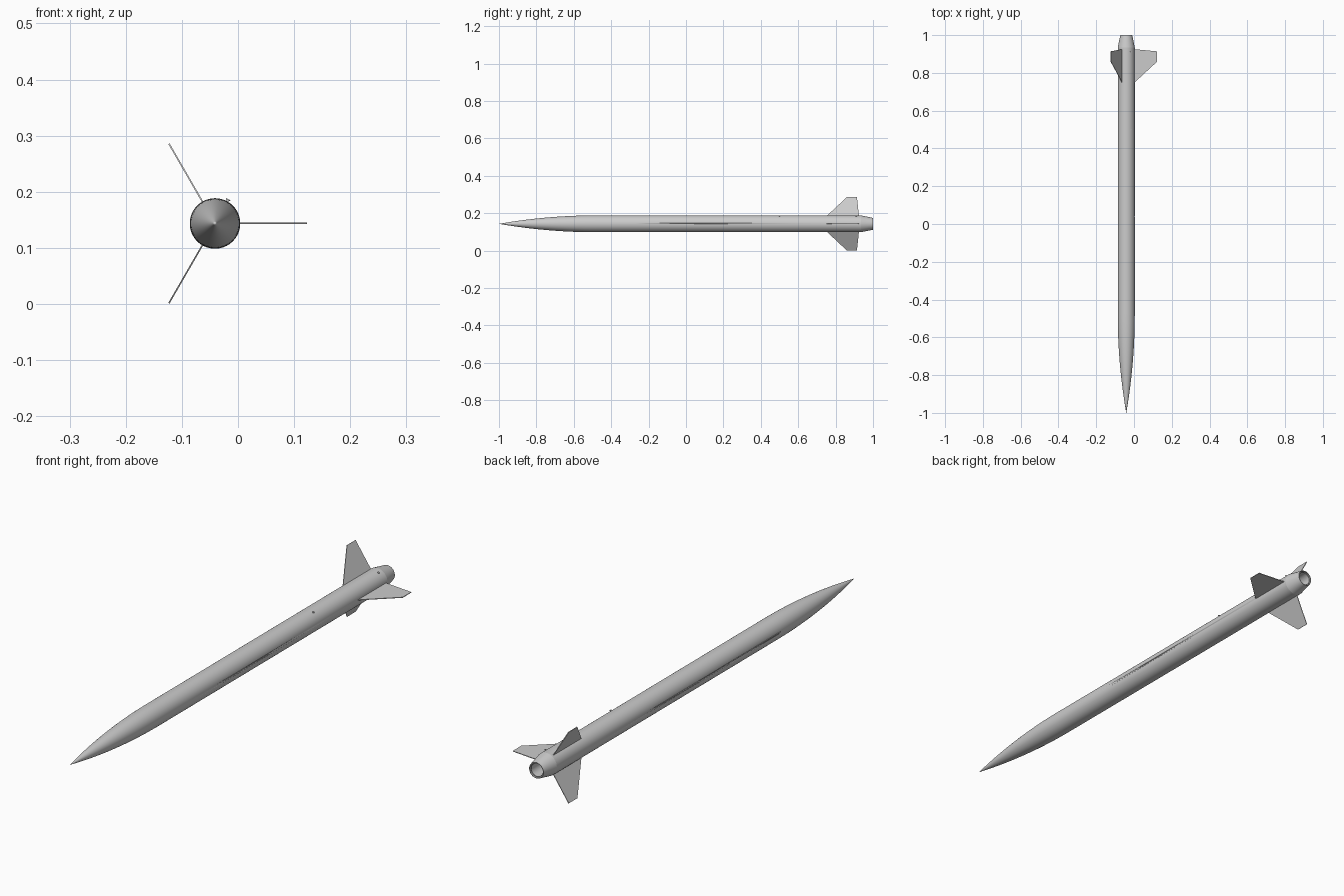
import bpy, bmesh, math
from mathutils import Matrix, Vector

if "Cube" in bpy.data.objects:
    bpy.data.objects.remove(bpy.data.objects["Cube"])

CX, CZ, R, SEG = -0.041, 0.1435, 0.045, 64
AXIS = Matrix.Translation((CX, 0, CZ))


def make(name, bm, matrix=AXIS, smooth=True):
    bmesh.ops.recalc_face_normals(bm, faces=bm.faces[:])
    me = bpy.data.meshes.new(name)
    bm.to_mesh(me)
    bm.free()
    ob = bpy.data.objects.new(name, me)
    bpy.context.collection.objects.link(ob)
    me.transform(matrix)
    if smooth:
        bpy.ops.object.select_all(action='DESELECT')
        ob.select_set(True)
        bpy.context.view_layer.objects.active = ob
        bpy.ops.object.shade_smooth_by_angle(angle=math.radians(30))
    return ob


def revolve(name, profile, matrix=AXIS):
    """Solid of revolution about y from (y, radius) points; radius 0 closes an end."""
    bm = bmesh.new()
    verts = [bm.verts.new((r, y, 0)) for y, r in profile]
    edges = [bm.edges.new(p) for p in zip(verts, verts[1:])]
    bmesh.ops.spin(bm, geom=verts + edges, cent=(0, 0, 0), axis=(0, 1, 0),
                   angle=2 * math.pi, steps=SEG, use_duplicate=False)
    bmesh.ops.remove_doubles(bm, verts=bm.verts[:], dist=1e-5)
    return make(name, bm, matrix)


def around(deg):
    """Frame whose local x points outward from the rocket axis."""
    return AXIS @ Matrix.Rotation(-math.radians(deg), 4, 'Y')


# Tangent ogive nose
NOSE_L = 0.52
rho = (R * R + NOSE_L ** 2) / (2 * R)
nose = [(-1 + NOSE_L * t / 24,
         math.sqrt(rho ** 2 - (NOSE_L - NOSE_L * t / 24) ** 2) + R - rho)
        for t in range(25)]
nose[0] = (-1, 0)
revolve("nose_cone", nose + [(-0.48, 0)])

# Body tube with an open rear
body = revolve("body_tube", [(-0.48, 0), (-0.48, R), (0.935, R), (0.935, 0.0275),
                             (0.6, 0.0275), (0.6, 0)])

# Tapered tail shell and motor tube
revolve("tail_cone", [(0.935, R), (1.0, 0.0315), (1.0, 0.0295), (0.935, 0.0425)])
revolve("motor_tube", [(0.7, 0), (0.7, 0.0255), (0.995, 0.0255), (0.995, 0.0275), (0.7, 0.0275)])

# Three swept fins
T = 0.0013
for i, deg in enumerate((0, 120, 240)):
    bm = bmesh.new()
    outline = [(0.04, 0.745), (0.045, 0.75), (0.164, 0.86), (0.164, 0.914), (0.045, 0.925), (0.04, 0.925)]
    f = bm.faces.new([bm.verts.new((x, y, -T)) for x, y in outline])
    ext = bmesh.ops.extrude_face_region(bm, geom=[f])
    bmesh.ops.translate(bm, vec=(0, 0, 2 * T),
                        verts=[v for v in ext["geom"] if isinstance(v, bmesh.types.BMVert)])
    make(f"fin_{i + 1}", bm, around(deg), smooth=False)


# Small radial cylinder used for rail buttons and vent holes
def peg(name, deg, y, r, x0, x1):
    bm = bmesh.new()
    m = Matrix.Translation(((x0 + x1) / 2, y, 0)) @ Matrix.Rotation(math.pi / 2, 4, 'Y')
    bmesh.ops.create_cone(bm, cap_ends=True, segments=20, radius1=r, radius2=r,
                          depth=x1 - x0, matrix=m)
    return make(name, bm, around(deg))


# Rail buttons: stem and cap
for i, y in enumerate((0.5, 0.91)):
    peg(f"rail_button_stem_{i + 1}", 61, y, 0.0022, 0.043, 0.048)
    peg(f"rail_button_cap_{i + 1}", 61, y, 0.0038, 0.0472, 0.0495)

# Vent holes
for i, (deg, y) in enumerate(((0, 0.04), (180, 0.04), (180, -0.465))):
    cutter = peg(f"vent_cutter_{i + 1}", deg, y, 0.003, 0.038, 0.055)
    cutter.hide_render = True
    cutter.hide_set(True)
    mod = body.modifiers.new("vent", 'BOOLEAN')
    mod.operation = 'DIFFERENCE'
    mod.object = cutter
